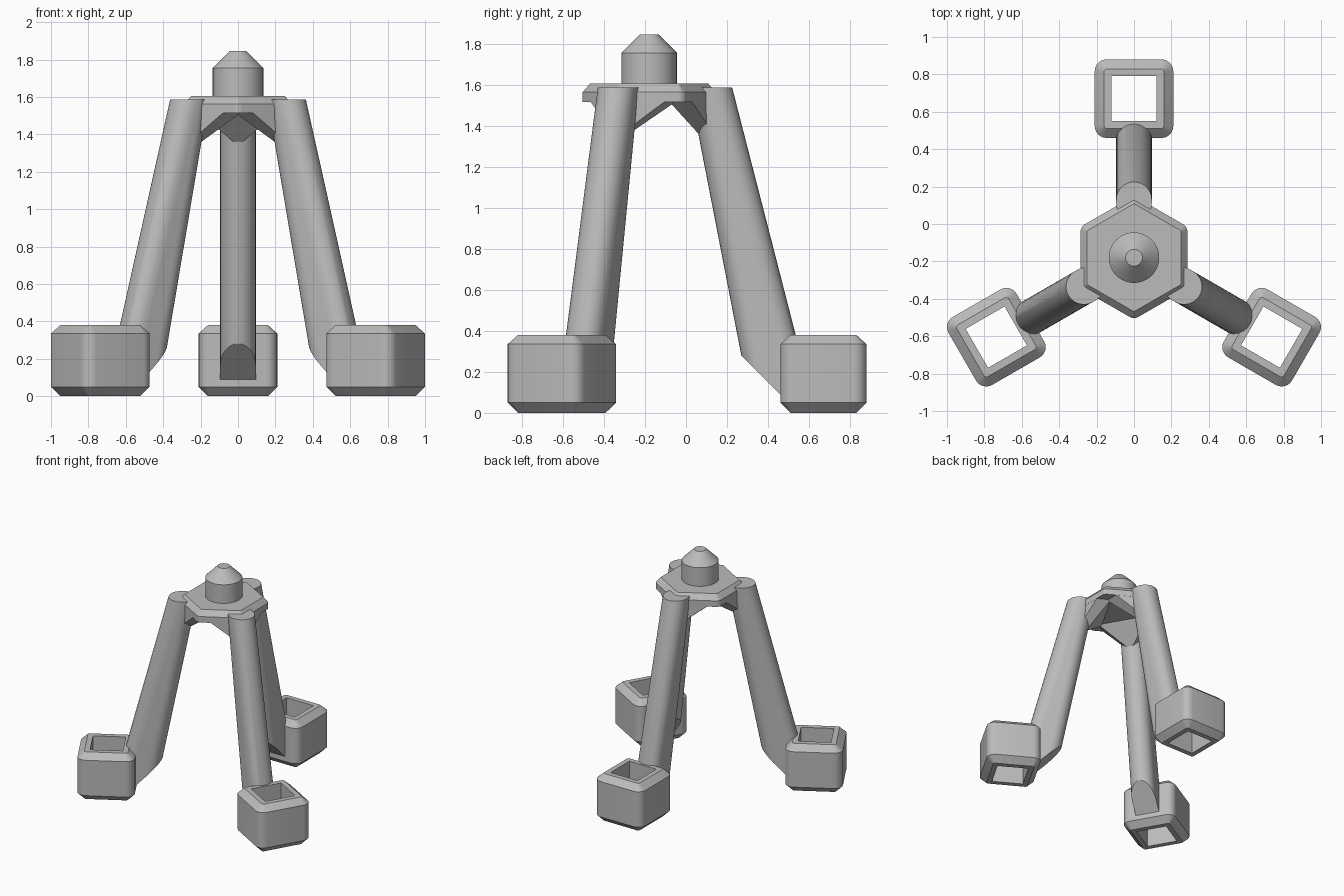
import bpy, bmesh
from math import pi, cos, sin, radians
from mathutils import Vector

if "Cube" in bpy.data.objects:
    bpy.data.objects.remove(bpy.data.objects["Cube"])

CENTRE = Vector((0, -0.18, 0))
LEG_ANGLES = {"back": 90, "right": 210, "left": 330}

grey = bpy.data.materials.new("plain_grey")
grey.use_nodes = True
grey.diffuse_color = (0.5, 0.5, 0.5, 1)
grey.node_tree.nodes["Principled BSDF"].inputs["Base Color"].default_value = (0.5, 0.5, 0.5, 1)


def rounded_polygon(sides, apothem, radius, z, segs=6):
    """Ring of points: regular polygon with rounded corners, first corner at pi/sides."""
    ring = []
    for i in range(sides):
        mid = (2 * i + 1) * pi / sides
        reach = (apothem - radius) / cos(pi / sides)
        for k in range(segs + 1):
            a = mid + (2 * k / segs - 1) * pi / sides
            ring.append(Vector((reach * cos(mid) + radius * cos(a),
                                reach * sin(mid) + radius * sin(a), z)))
    return ring


def loft(rings, closed=False):
    """Skin a stack of equal rings; cap the ends or close it into a tube."""
    bm = bmesh.new()
    loops = [[bm.verts.new(p) for p in ring] for ring in rings]
    n = len(loops[0])
    pairs = list(zip(loops, loops[1:]))
    if closed:
        pairs.append((loops[-1], loops[0]))
    else:
        bm.faces.new(loops[0])
        bm.faces.new(loops[-1])
    for a, b in pairs:
        for i in range(n):
            j = (i + 1) % n
            bm.faces.new((a[i], a[j], b[j], b[i]))
    bmesh.ops.remove_doubles(bm, verts=bm.verts, dist=0.0001)
    return bm


def cut(bm, point, normal):
    """Slice away the side the normal points to and cap the opening."""
    res = bmesh.ops.bisect_plane(bm, geom=bm.verts[:] + bm.edges[:] + bm.faces[:],
                                 plane_co=point, plane_no=normal, clear_outer=True)
    edges = [e for e in res["geom_cut"] if isinstance(e, bmesh.types.BMEdge)]
    bmesh.ops.holes_fill(bm, edges=edges, sides=0)


def finish(bm, name, angle=0):
    bmesh.ops.recalc_face_normals(bm, faces=bm.faces)
    mesh = bpy.data.meshes.new(name)
    bm.to_mesh(mesh)
    bm.free()
    mesh.materials.append(grey)
    obj = bpy.data.objects.new(name, mesh)
    bpy.context.collection.objects.link(obj)
    obj.location = obj.location + CENTRE
    obj.rotation_euler.z = radians(angle)
    bpy.ops.object.select_all(action="DESELECT")
    obj.select_set(True)
    bpy.context.view_layer.objects.active = obj
    bpy.ops.object.shade_smooth_by_angle(angle=radians(25))
    return obj


def leg_ring(z, half=0.095, segs=16):
    """Slot-shaped section of the tapering, leaning leg at height z."""
    inner = 0.24 + (1.36 - z) * 0.194
    outer = 0.405 + (1.585 - z) * 0.257
    ring = []
    for centre, start in ((outer - half, -pi / 2), (inner + half, pi / 2)):
        for k in range(segs + 1):
            a = start + pi * k / segs
            ring.append(Vector((centre + half * cos(a), half * sin(a), z)))
    return ring


def make_leg():
    bm = loft([leg_ring(0.02), leg_ring(1.585)])
    cut(bm, (0.45, 0, 0.28), (-1, 0, -1))
    cut(bm, (0.72, 0, 0), (1, 0, 0))
    return bm


def make_foot():
    # Square socket with chamfered rims and a through hole
    profile = [(0.16, 0.015, 0), (0.21, 0.063, 0.05), (0.21, 0.063, 0.335),
               (0.16, 0.015, 0.38), (0.12, 0, 0.38), (0.12, 0, 0)]
    # The hole's corners stay sharp
    bm = loft([rounded_polygon(4, a, r, z) for a, r, z in profile], closed=True)
    bmesh.ops.translate(bm, verts=bm.verts, vec=(0.85, 0, 0))
    return bm


def make_gusset():
    # Keel-shaped wedge under the plate, trimmed flush with the plate sides
    bm = bmesh.new()
    for r in (0.1, 0.45):
        for t in (-0.206, 0.206):
            for z in (1.515, 1.55):
                bm.verts.new((r, t, z))
    for r in (0.261, 0.45):
        bm.verts.new((r, 0, 1.338))
    res = bmesh.ops.convex_hull(bm, input=bm.verts)
    bmesh.ops.dissolve_limit(bm, angle_limit=0.01, verts=bm.verts, edges=bm.edges)
    for side in (-1, 1):
        n = Vector((cos(pi / 6), side * sin(pi / 6), 0))
        cut(bm, n * 0.285, n)
    return bm


# Three legs with their feet and gussets
for side, angle in LEG_ANGLES.items():
    finish(make_leg(), side + "_leg", angle)
    finish(make_foot(), side + "_foot", angle)
    finish(make_gusset(), side + "_gusset", angle)

# Hexagonal top plate with a chamfered upper edge
plate = [(0.286, 0.045, 1.515), (0.286, 0.045, 1.563), (0.25, 0.004, 1.605)]
finish(loft([rounded_polygon(6, *p) for p in plate]), "top_plate")

# Round knob with a cone-shaped tip
knob = [(0.135, 1.59), (0.135, 1.755), (0.045, 1.845)]
finish(loft([[Vector((r * cos(2 * pi * k / 48), r * sin(2 * pi * k / 48), z))
              for k in range(48)] for r, z in knob]), "knob")
